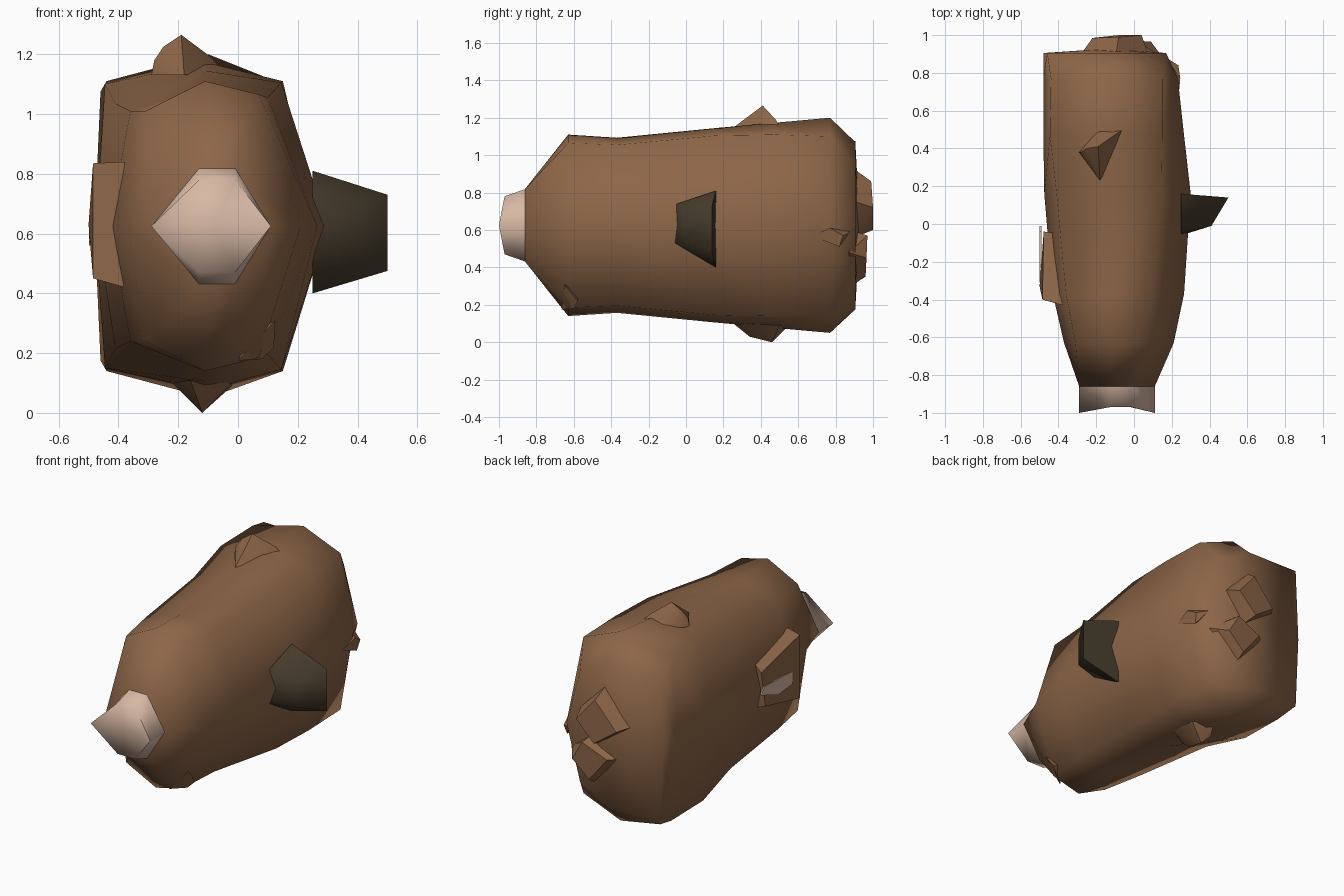
import bpy, bmesh, math

MID = 0.625  # height of the body's centre line


def material(name, rgb):
    m = bpy.data.materials.new(name)
    m.diffuse_color = (*rgb, 1)
    return m


BROWN = material("brown", (0.27, 0.135, 0.065))
PALE = material("pale_pink", (0.68, 0.48, 0.37))
DARK = material("dark_brown", (0.062, 0.045, 0.026))


def finish(name, bm, mat, angle):
    bmesh.ops.recalc_face_normals(bm, faces=bm.faces)
    me = bpy.data.meshes.new(name)
    bm.to_mesh(me)
    bm.free()
    ob = bpy.data.objects.new(name, me)
    bpy.context.collection.objects.link(ob)
    me.materials.append(mat)
    bpy.ops.object.select_all(action='DESELECT')
    ob.select_set(True)
    bpy.context.view_layer.objects.active = ob
    bpy.ops.object.shade_smooth_by_angle(angle=math.radians(angle))
    return ob


def loft(name, rings, mat, tips=(None, None), angle=35):
    """Bridge rings of points; close each end with a fan to a tip or a flat face."""
    bm = bmesh.new()
    vs = [[bm.verts.new(p) for p in r] for r in rings]
    n = len(rings[0])
    for a, b in zip(vs, vs[1:]):
        for i in range(n):
            j = (i + 1) % n
            bm.faces.new((a[i], a[j], b[j], b[i]))
    for r, tip in ((vs[0], tips[0]), (vs[-1], tips[1])):
        if tip:
            t = bm.verts.new(tip)
            for i in range(n):
                bm.faces.new((r[i], r[(i + 1) % n], t))
        else:
            bm.faces.new(r)
    return finish(name, bm, mat, angle)


def hull(name, pts, mat, angle=50):
    bm = bmesh.new()
    for p in pts:
        bm.verts.new(p)
    bmesh.ops.convex_hull(bm, input=bm.verts)
    junk = [v for v in bm.verts if not v.link_faces]
    bmesh.ops.delete(bm, geom=junk, context='VERTS')
    return finish(name, bm, mat, angle)


def body_ring(y, left, ld, top, rd, right):
    """Eight-sided ring mirrored about the centre line; pairs are (x, height above it)."""
    upper = [ld, top, rd]
    pts = [(left, y, MID)] + [(x, y, MID + h) for x, h in upper] + [(right, y, MID)]
    return pts + [(x, y, MID - h) for x, h in reversed(upper)]


# Body: eight-sided, flattened on the left, tapering to the front
loft("body", [
    body_ring(-0.86, -0.29, (-0.13, 0.195), (-0.07, 0.195), (-0.01, 0.195), 0.11),
    body_ring(-0.63, -0.37, (-0.31, 0.385), (-0.11, 0.485), (0.07, 0.44), 0.21),
    body_ring(-0.37, -0.43, (-0.36, 0.385), (-0.12, 0.468), (0.10, 0.43), 0.265),
    body_ring(0.16, -0.475, (-0.41, 0.41), (-0.11, 0.52), (0.145, 0.48), 0.30),
    body_ring(0.47, -0.48, (-0.445, 0.475), (-0.11, 0.548), (0.15, 0.485), 0.265),
    body_ring(0.77, -0.48, (-0.44, 0.485), (-0.10, 0.575), (0.15, 0.475), 0.232),
    body_ring(0.905, -0.48, (-0.46, 0.45), (-0.11, 0.445), (0.08, 0.33), 0.17),
], BROWN, tips=(None, (-0.12, 0.93, MID)), angle=95)

# Pale front tip with a shallow hollow
outline = [(-0.29, 0), (-0.13, 1), (-0.01, 1), (0.11, 0), (-0.01, -1), (-0.13, -1)]
loft("front_tip", [
    [(x, -0.855, MID + 0.195 * s) for x, s in outline],
    [(x, -0.97 if s else -1.0, MID + 0.155 * s) for x, s in outline],
], PALE, tips=(None, (-0.08, -0.955, MID)), angle=95)

# Dark wedge on the right side
loft("right_wedge", [
    [(0.25, 0.16, 0.81), (0.25, 0.16, 0.40), (0.25, -0.06, 0.53), (0.25, -0.05, 0.74)],
    [(0.50, 0.14, 0.73), (0.50, 0.14, 0.475), (0.41, -0.01, 0.53), (0.41, -0.01, 0.70)],
], DARK, angle=80)

# Stub on the left side with a pale cut face
loft("left_stub", [
    [(-0.38, -0.43, 0.84), (-0.40, -0.05, 0.80), (-0.40, -0.05, 0.50), (-0.38, -0.43, 0.42)],
    [(-0.485, -0.40, 0.835), (-0.478, -0.04, 0.74), (-0.478, -0.08, 0.52), (-0.485, -0.40, 0.45)],
], BROWN, tips=(None, (-0.50, -0.33, 0.63)))
loft("stub_cut_face", [
    [(x, -0.31, 0.575), (x, -0.17, 0.56), (x, -0.01, 0.62), (x, -0.04, 0.66), (x, -0.31, 0.65)]
    for x in (-0.491, -0.499)
], PALE)

# Knobs on the top and underside
hull("top_knob", [(-0.29, 0.38, 1.13), (-0.18, 0.51, 1.13), (-0.055, 0.50, 1.15),
                  (-0.10, 0.38, 1.15), (-0.18, 0.23, 1.13), (-0.28, 0.38, 1.18),
                  (-0.19, 0.41, 1.265), (-0.09, 0.48, 1.19), (-0.25, 0.40, 1.225)], BROWN)
hull("bottom_knob", [(-0.22, 0.38, 0.10), (-0.14, 0.55, 0.09), (-0.02, 0.50, 0.09),
                     (-0.02, 0.33, 0.10), (-0.16, 0.24, 0.11), (-0.13, 0.34, 0.03),
                     (-0.12, 0.46, 0.0), (-0.16, 0.50, 0.04)], BROWN)

# Chunks sticking out of the back
hull("back_chunk_upper", [(-0.28, 0.90, 0.72), (-0.10, 0.88, 0.94), (0.08, 0.88, 0.76),
                          (-0.05, 0.90, 0.56), (-0.22, 0.985, 0.70), (-0.08, 0.99, 0.86),
                          (0.04, 1.0, 0.72), (-0.08, 1.0, 0.60)], BROWN, 30)
hull("back_chunk_lower", [(-0.20, 0.90, 0.50), (0.0, 0.88, 0.60), (0.16, 0.87, 0.48),
                          (-0.02, 0.88, 0.30), (-0.14, 0.96, 0.50), (0.02, 0.97, 0.57),
                          (0.09, 0.965, 0.45), (-0.02, 0.96, 0.35)], BROWN, 30)

# Small torn flaps at the rear right and lower front
hull("right_flap", [(0.235, 0.67, 0.57), (0.245, 0.77, 0.61), (0.17, 0.88, 0.59),
                    (0.225, 0.82, 0.51), (0.235, 0.84, 0.57), (0.15, 0.77, 0.57)], BROWN)
hull("front_flap", [(0.125, -0.65, 0.31), (0.0, -0.665, 0.175), (0.08, -0.60, 0.18),
                    (0.12, -0.58, 0.22), (0.04, -0.58, 0.26)], BROWN)
